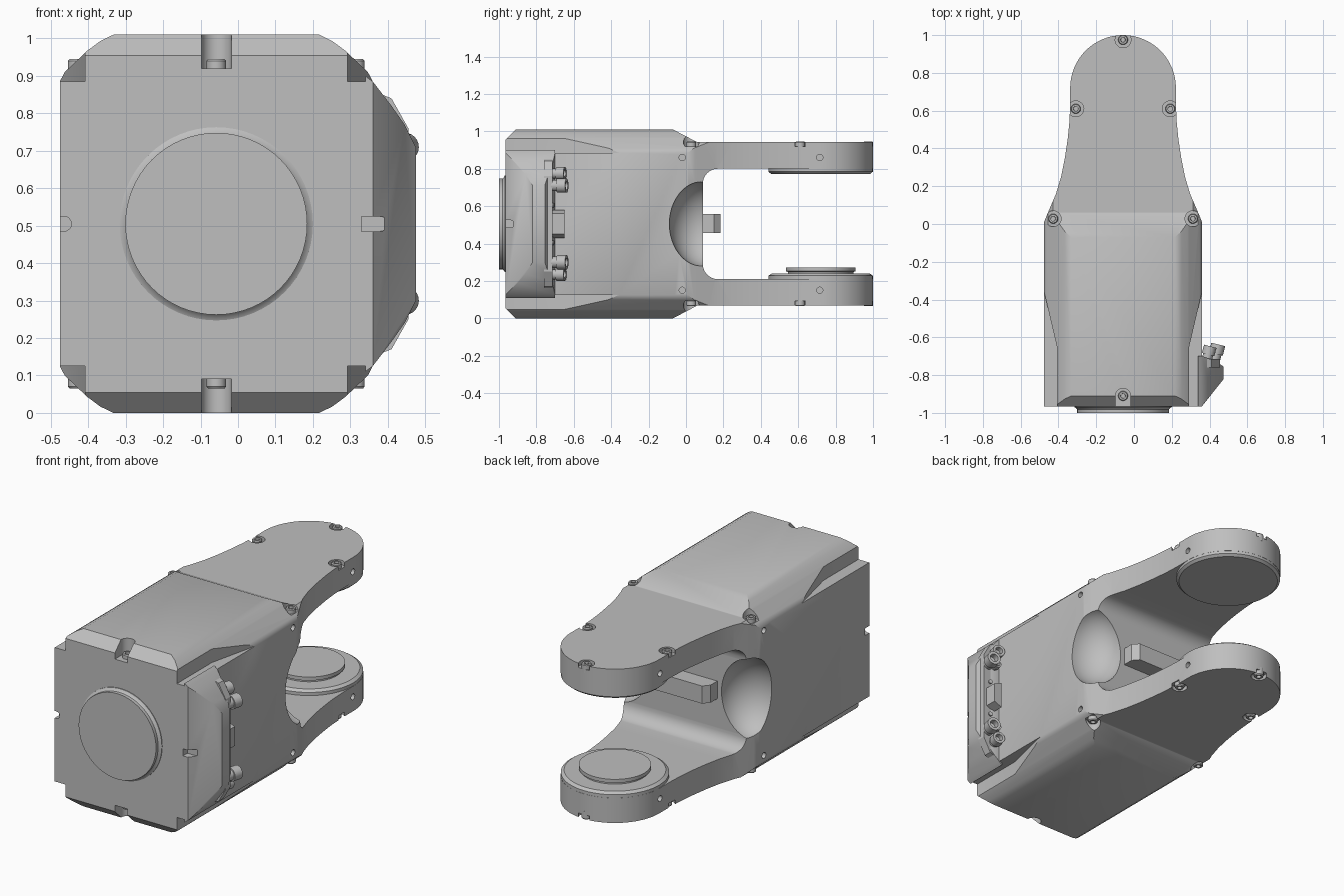
import bpy, bmesh, math
from mathutils import Vector, Matrix

old = bpy.data.objects.get("Cube")
if old:
    bpy.data.objects.remove(old, do_unlink=True)

CX, CZ = -0.058, 0.505          # centre line of the casing
parts = []

grey = bpy.data.materials.new("light_grey")
grey.use_nodes = True
GREY = (0.52, 0.52, 0.52, 1)
grey.diffuse_color = GREY
grey.node_tree.nodes["Principled BSDF"].inputs["Base Color"].default_value = GREY


def add(name, bm, keep=True):
    bmesh.ops.recalc_face_normals(bm, faces=bm.faces)
    me = bpy.data.meshes.new(name)
    bm.to_mesh(me)
    bm.free()
    me.materials.append(grey)
    ob = bpy.data.objects.new(name, me)
    bpy.context.collection.objects.link(ob)
    if keep:
        parts.append(ob)
    else:
        ob.hide_render = True
    return ob


def prism(name, pts, axis, lo, hi, keep=False):
    """Extrude a 2D outline along an axis (x: yz, y: xz, z: xy)."""
    place = {"x": lambda p, t: (t, p[0], p[1]),
             "y": lambda p, t: (p[0], t, p[1]),
             "z": lambda p, t: (p[0], p[1], t)}[axis]
    bm = bmesh.new()
    a = [bm.verts.new(place(p, lo)) for p in pts]
    b = [bm.verts.new(place(p, hi)) for p in pts]
    bm.faces.new(a)
    bm.faces.new(b[::-1])
    for i in range(len(pts)):
        j = (i + 1) % len(pts)
        bm.faces.new((a[i], a[j], b[j], b[i]))
    return add(name, bm, keep)


def arc(cx, cy, r, a0, a1, n):
    return [(cx + r * math.cos(math.radians(a0 + (a1 - a0) * i / n)),
             cy + r * math.sin(math.radians(a0 + (a1 - a0) * i / n))) for i in range(n + 1)]


def lathe(name, profile, centre, direction, n=32, keep=True):
    """Stack of rings (radius, height) turned about a direction, capped."""
    bm = bmesh.new()
    rot = Vector(direction).to_track_quat("Z", "Y").to_matrix().to_4x4()
    m = Matrix.Translation(centre) @ rot
    rings = [[bm.verts.new(m @ Vector((*p, h))) for p in arc(0, 0, r, 0, 360 - 360 / n, n - 1)]
             for r, h in profile]
    for a, b in zip(rings, rings[1:]):
        for i in range(n):
            j = (i + 1) % n
            bm.faces.new((a[i], a[j], b[j], b[i]))
    bm.faces.new(rings[0][::-1])
    bm.faces.new(rings[-1])
    return add(name, bm, keep)


def boolean(target, cutter, op="DIFFERENCE"):
    mod = target.modifiers.new("cut", "BOOLEAN")
    mod.operation, mod.solver, mod.object = op, "EXACT", cutter
    bpy.context.view_layer.update()
    me = bpy.data.meshes.new_from_object(target.evaluated_get(bpy.context.evaluated_depsgraph_get()))
    target.modifiers.clear()
    target.data = me
    bpy.data.objects.remove(cutter, do_unlink=True)


def mirror_z(z, s):
    return CZ + s * (z - CZ)


# Casing and fork: side outline crossed with plan and front outlines
upper = [(-0.965, 0.955), (-0.91, 1.01), (-0.07, 1.01), (0.06, 0.942), (1.1, 0.942), (1.1, 0.8)]
upper += arc(0.17, 0.72, 0.08, 90, 180, 8)
side = upper + [(y, 2 * CZ - z) for y, z in reversed(upper)]
body = prism("fork_body", side, "x", -0.7, 0.6, True)

flank = [(0.418, -1.2), (0.418, 0.01), (0.402, 0.05), (0.385, 0.09), (0.355, 0.16), (0.328, 0.25),
         (0.308, 0.35), (0.293, 0.45), (0.284, 0.54), (0.28, 0.63)]
half = flank + arc(0, 0.72, 0.28, 0, 90, 16)
plan = [(CX + x, y) for x, y in half] + [(CX - x, y) for x, y in reversed(half[:-1])]
boolean(body, prism("plan_cutter", plan, "z", -0.3, 1.3), "INTERSECT")

corner = [(0.418, 0.38), (0.405, 0.405), (0.345, 0.462), (0.31, 0.488), (0.275, 0.505), (0.24, 0.52)]
quad = corner + [(-x, z) for x, z in reversed(corner)]
front = [(CX + x, CZ + z) for x, z in quad] + [(CX - x, CZ - z) for x, z in quad]
boolean(body, prism("front_cutter", front, "y", -1.3, 1.3), "INTERSECT")

# Stepped corners that run out towards the fork
for sx in (-1, 1):
    for s in (-1, 1):
        step = [(CX + sx * x, y) for x, y in
                ((0.35, -1.1), (0.35, -0.65), (0.42, -0.35), (0.6, -0.35), (0.6, -1.1))]
        boolean(body, prism("corner_cutter", step, "z", mirror_z(0.885, s), mirror_z(1.2, s)))

# Rounded scoops in both side walls behind the casing
for sx in (-1, 1):
    bm = bmesh.new()
    bmesh.ops.create_uvsphere(bm, u_segments=40, v_segments=24, radius=1)
    bmesh.ops.transform(bm, verts=bm.verts, matrix=Matrix.Translation((CX + sx * 0.418, 0.091, CZ))
                        @ Matrix.Diagonal((0.19, 0.18, 0.228, 1)))
    boolean(body, add("scoop_cutter", bm, False))

# Connector housing on the left side
bm = bmesh.new()
for s in (-1, 1):
    for x, y0, y1, z in ((0.34, -0.965, -0.7, 0.9), (0.36, -0.965, -0.7, 0.885), (0.41, -0.9, -0.715, 0.82),
                         (0.445, -0.858, -0.735, 0.77), (0.475, -0.82, -0.755, 0.71)):
        for y in (y0, y1):
            bm.verts.new((x, y, mirror_z(z, s)))
bmesh.ops.convex_hull(bm, input=bm.verts)
bmesh.ops.dissolve_limit(bm, angle_limit=0.02, verts=bm.verts, edges=bm.edges)
housing = add("connector_housing", bm)

# Slots on the front face, and notches with screws at its top and bottom
left_slot = [(0.33, 0.485), (0.33, 0.525)] + arc(0.38, CZ, 0.02, 90, -90, 8)
for target in (body, housing):
    boolean(target, prism("slot_cutter", left_slot, "y", -1.1, -0.925))
right_slot = [(-0.6, 0.485), (-0.6, 0.525)] + arc(-0.465, CZ, 0.02, 90, -90, 8)
boolean(body, prism("slot_cutter", right_slot, "y", -1.1, -0.925))
for s in (-1, 1):
    notch = [(CX - 0.04, -1.1)] + arc(CX, -0.91, 0.04, 180, 0, 12) + [(CX + 0.04, -1.1)]
    boolean(body, prism("notch_cutter", notch, "z", mirror_z(0.92, s), mirror_z(1.2, s)))

# Counterbored screws on both outer faces
SOCKET = [(0.026, -0.02), (0.026, 0.022), (0.022, 0.027), (0.013, 0.027), (0.012, 0.012)]
spots = [(CX, -0.91), (CX, 0.975)]
for sx in (-1, 1):
    spots += [(CX + sx * 0.37, 0.028), (CX + sx * 0.25, 0.61)]
for s in (-1, 1):
    for x, y in spots:
        at = (x, y, mirror_z(0.918, s))
        if y > 0:
            boolean(body, lathe("bore_cutter", [(0.042, 0), (0.042, 0.15)], at, (0, 0, s), 24, False))
        lathe("cap_screw", SOCKET, at, (0, 0, s), 20)

# Small holes in the side walls and the arms
for sx in (-1, 1):
    for s in (-1, 1):
        for y, x in ((-0.02, 0.418), (0.715, 0.28)):
            at = (CX + sx * (x - 0.03), y, mirror_z(0.86, s))
            boolean(body, lathe("hole_cutter", [(0.017, 0), (0.017, 0.15)], at, (sx, 0, 0), 16, False))

# Bearing discs on the fork arms
lathe("upper_bearing", [(0.279, -0.02), (0.279, 0.016), (0.265, 0.028)], (CX, 0.72, 0.8), (0, 0, -1), 64)
lathe("lower_bearing", [(0.279, -0.02), (0.279, 0.008), (0.262, 0.02)], (CX, 0.72, 0.22), (0, 0, 1), 64)
lathe("lower_hub", [(0.175, 0), (0.175, 0.012), (0.186, 0.016), (0.186, 0.036)],
      (CX, 0.72, 0.236), (0, 0, 1), 64)

# Raised round cover on the front
lathe("front_cover", [(0.258, -0.01), (0.258, 0.004), (0.25, 0.008), (0.243, 0.016), (0.243, 0.035)],
      (CX, -0.965, CZ), (0, -1, 0), 64)

# Stop bar between the arms
bar = [(-0.26, 0.05), (-0.26, 0.15), (-0.23, 0.185), (0.114, 0.185), (0.144, 0.15), (0.144, 0.05)]
prism("stop_bar", bar, "z", 0.457, 0.557, True)

# Connector panel with round and D-shaped sockets
tilt = Vector((0.25, 0.97, 0)).normalized()
panel = [(0.35, 0.2), (0.385, 0.16), (0.41, 0.17), (0.455, 0.25), (0.455, 0.76), (0.41, 0.84),
         (0.385, 0.85), (0.35, 0.81)]
prism("connector_panel", panel, "y", -0.76, -0.715, True)
for s in (-1, 1):
    for x, z, r, h in ((0.385, 0.775, 0.034, 0.075), (0.425, 0.71, 0.038, 0.085), (0.385, 0.7, 0.02, 0.06)):
        lathe("round_socket", [(r * 0.8, -0.02), (r * 0.8, h * 0.4), (r, h * 0.4), (r, h), (r * 0.6, h),
                               (r * 0.55, h * 0.6)], (x, -0.72, mirror_z(z, s)), tilt, 24)
    lathe("panel_screw", [(0.012, -0.01), (0.012, 0.015)], (0.41, -0.72, mirror_z(0.605, s)), tilt, 12)
dee = [(0.385, 0.43), (0.435, 0.45), (0.435, 0.56), (0.385, 0.58)]
prism("data_socket", dee, "y", -0.73, -0.65, True)

# Smooth shading with sharp edges kept
for ob in bpy.context.view_layer.objects:
    ob.select_set(ob in parts)
bpy.context.view_layer.objects.active = body
bpy.ops.object.shade_smooth_by_angle(angle=math.radians(28))
